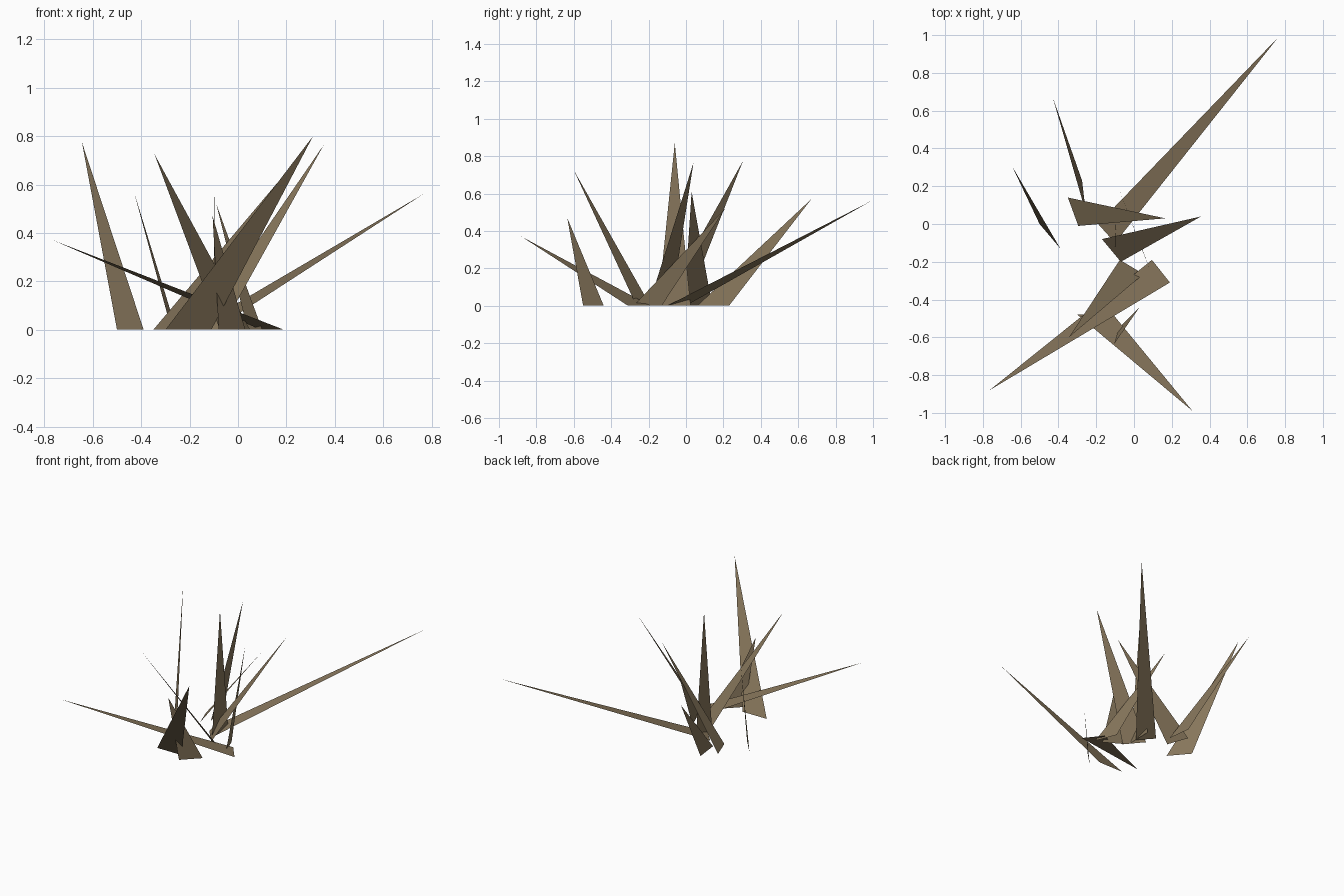
import bpy

# One dry-grass colour for the whole tuft
brown = bpy.data.materials.new("dry_grass_brown")
brown.diffuse_color = (0.24, 0.18, 0.105, 1)


def blade(name, left, right, tip):
    """Flat triangular blade: two ground corners (x, y) and a tip (x, y, z)."""
    mesh = bpy.data.meshes.new(name)
    mesh.from_pydata([(*left, 0), (*right, 0), tip], [], [(0, 1, 2)])
    mesh.materials.append(brown)
    obj = bpy.data.objects.new(name, mesh)
    bpy.context.collection.objects.link(obj)


# Blades fanning outwards from the tuft: ground corners, then tip
blades = [
    ((-0.50, 0.00), (-0.39, -0.13), (-0.645, 0.305, 0.775)),
    ((-0.275, 0.23), (-0.255, 0.06), (-0.43, 0.67, 0.57)),
    ((-0.075, -0.19), (0.05, -0.265), (-0.345, -0.60, 0.725)),
    ((-0.10, -0.15), (-0.095, 0.025), (-0.10, -0.06, 0.87)),
    ((-0.30, -0.48), (-0.11, -0.48), (0.31, -0.99, 0.80)),
    ((-0.17, -0.08), (-0.07, -0.20), (0.355, 0.04, 0.765)),
    ((-0.19, 0.00), (-0.10, -0.10), (0.765, 0.99, 0.56)),
    ((0.095, -0.19), (0.19, -0.31), (-0.765, -0.88, 0.37)),
    ((-0.08, -0.55), (0.03, -0.44), (-0.105, -0.635, 0.47)),
    ((-0.35, 0.14), (-0.295, -0.01), (0.165, 0.03, 0.61)),
    ((0.04, -0.13), (0.10, -0.28), (-0.09, 0.21, 0.52)),
]
for i, (left, right, tip) in enumerate(blades, 1):
    blade(f"grass_blade_{i:02d}", left, right, tip)
